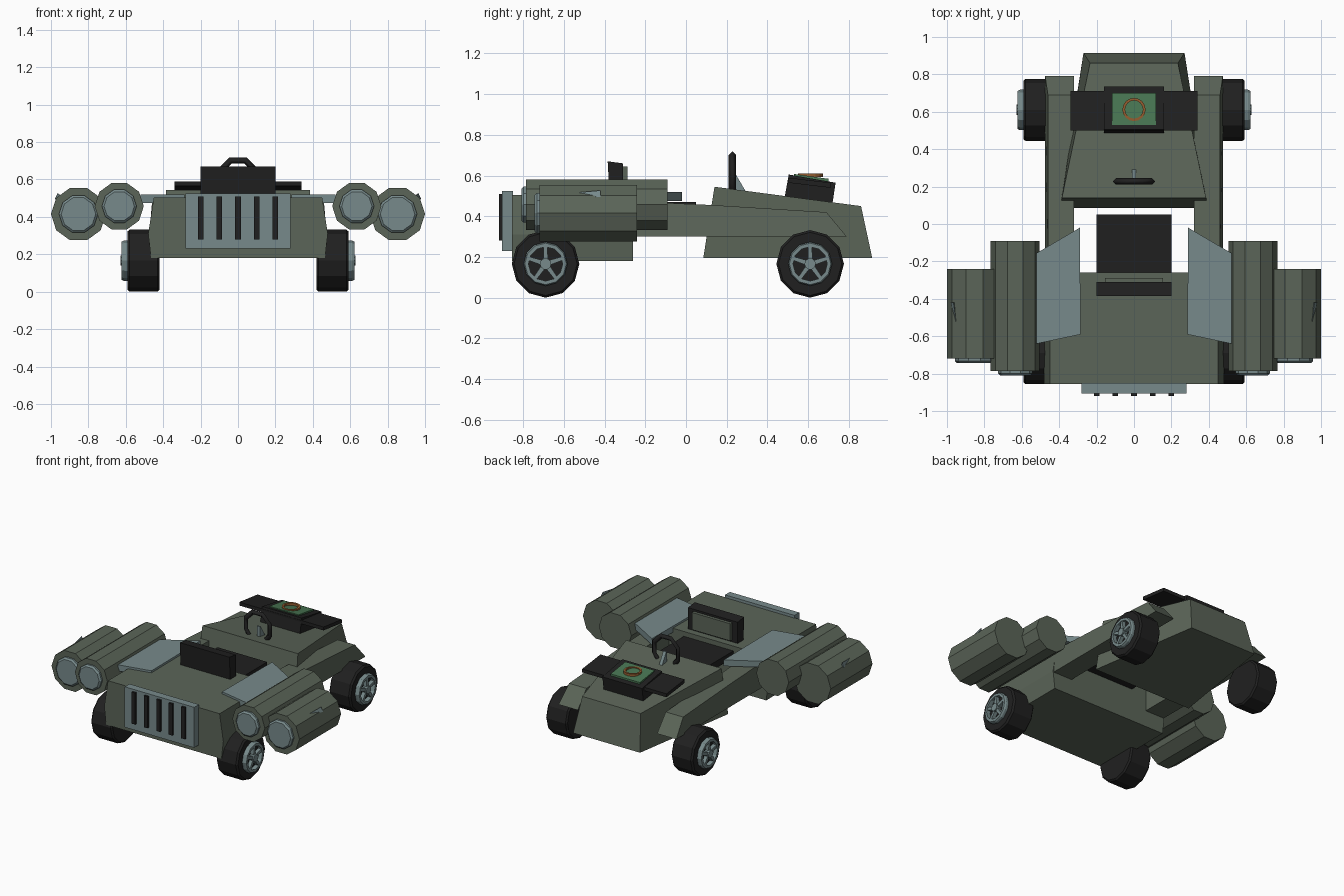
import bpy, bmesh, math
from mathutils import Vector

if "Cube" in bpy.data.objects:
    bpy.data.objects.remove(bpy.data.objects["Cube"])


def material(name, rgb):
    m = bpy.data.materials.new(name)
    m.diffuse_color = (*rgb, 1)
    m.use_nodes = True
    m.node_tree.nodes["Principled BSDF"].inputs["Base Color"].default_value = m.diffuse_color
    return m


OLIVE = material("olive paint", (0.105, 0.130, 0.098))
STEEL = material("blue grey metal", (0.185, 0.255, 0.260))
BLACK = material("black rubber", (0.0145, 0.0145, 0.0145))
GREEN = material("screen green", (0.065, 0.180, 0.085))
ORANGE = material("screen orange", (0.300, 0.110, 0.030))


def finish(name, bm, mat):
    bmesh.ops.recalc_face_normals(bm, faces=bm.faces)
    me = bpy.data.meshes.new(name)
    bm.to_mesh(me)
    bm.free()
    me.materials.append(mat)
    ob = bpy.data.objects.new(name, me)
    bpy.context.collection.objects.link(ob)
    return ob


def loft(name, ring_a, ring_b, mat):
    """Solid between two matching polygons."""
    bm = bmesh.new()
    a = [bm.verts.new(p) for p in ring_a]
    b = [bm.verts.new(p) for p in ring_b]
    n = len(a)
    bm.faces.new(a)
    bm.faces.new(b)
    for i in range(n):
        j = (i + 1) % n
        bm.faces.new((a[i], a[j], b[j], b[i]))
    return finish(name, bm, mat)


def box(name, x0, x1, y0, y1, z0, z1, mat, slope=0.0):
    """Box whose height falls by slope per unit of y."""
    d = slope * (y1 - y0)
    side = [(y0, z0), (y1, z0 - d), (y1, z1 - d), (y0, z1)]
    return loft(name, [(x0, y, z) for y, z in side], [(x1, y, z) for y, z in side], mat)


def lathe(name, profile, n, centre, axis, mat, phase=0.0):
    """Turn a (radius, offset) profile about the x, y or z axis."""
    bm = bmesh.new()
    rings = []
    for r, t in profile:
        ring = []
        for k in range(n):
            a = phase + 2 * math.pi * k / n
            c, s = r * math.cos(a), r * math.sin(a)
            p = {"x": (t, c, s), "y": (c, t, s), "z": (c, s, t)}[axis]
            ring.append(bm.verts.new(Vector(centre) + Vector(p)))
        rings.append(ring)
    closed = profile[0] == profile[-1]
    if closed:
        bmesh.ops.delete(bm, geom=rings[-1], context="VERTS")
        rings[-1] = rings[0]
    for p, q in zip(rings, rings[1:]):
        for k in range(n):
            j = (k + 1) % n
            bm.faces.new((p[k], p[j], q[j], q[k]))
    if not closed:
        bm.faces.new(rings[0])
        bm.faces.new(rings[-1])
    return finish(name, bm, mat)


# Front hull: creased sides, flat top
half = [(0.465, 0.18), (0.48, 0.31), (0.45, 0.505)]
section = half + [(-x, z) for x, z in reversed(half)]
loft("front_hull", [(x, -0.855, z) for x, z in section],
     [(x, -0.26, z) for x, z in section], OLIVE)

# Rear hull: tapers to the back, sloping deck
loft("rear_hull",
     [(-0.40, 0.085, 0.195), (0.40, 0.085, 0.195), (0.27, 0.915, 0.195), (-0.27, 0.915, 0.195)],
     [(-0.385, 0.14, 0.545), (0.385, 0.14, 0.545), (0.235, 0.86, 0.45), (-0.235, 0.86, 0.45)],
     OLIVE)

# Front grille with slots
box("grille_plate", -0.28, 0.28, -0.905, -0.85, 0.23, 0.525, STEEL)
for i in range(5):
    x = -0.2 + 0.1 * i
    box("grille_slot", x - 0.015, x + 0.015, -0.92, -0.90, 0.28, 0.51, BLACK)

# Seat
box("seat_cushion", -0.2, 0.2, -0.27, 0.05, 0.42, 0.47, BLACK)
back = [(-0.375, 0.49), (-0.31, 0.49), (-0.31, 0.66), (-0.385, 0.67)]
loft("seat_back", [(-0.2, y, z) for y, z in back], [(0.2, y, z) for y, z in back], BLACK)
box("seat_back_pad", -0.155, 0.155, -0.315, -0.288, 0.52, 0.645, OLIVE)

# Steering wheel open at the bottom, on a strut
cu = bpy.data.curves.new("steering_wheel", "CURVE")
cu.dimensions = "3D"
cu.bevel_depth = 0.018
cu.bevel_resolution = 0
cu.use_fill_caps = True
angles = [math.radians(a) for a in (-48, -22.5, 22.5, 67.5, 112.5, 157.5, 202.5, 228)]
sp = cu.splines.new("POLY")
sp.points.add(len(angles) - 1)
for pt, a in zip(sp.points, angles):
    pt.co = (0.104 * math.cos(a), 0.228, 0.606 + 0.104 * math.sin(a), 1)
cu.materials.append(BLACK)
bpy.context.collection.objects.link(bpy.data.objects.new("steering_wheel", cu))
strut = [(0.235, 0.52), (0.295, 0.52), (0.245, 0.605), (0.235, 0.605)]
loft("steering_strut", [(-0.012, y, z) for y, z in strut],
     [(0.012, y, z) for y, z in strut], STEEL)

# Rear console with side wings and a screen
console = [(0.485, 0.495), (0.72, 0.465), (0.735, 0.565), (0.505, 0.605)]
loft("console_box", [(-0.16, y, z) for y, z in console],
     [(0.16, y, z) for y, z in console], BLACK)
box("console_wings", -0.34, 0.34, 0.50, 0.71, 0.565, 0.59, BLACK, 0.12)
box("console_screen", -0.118, 0.118, 0.53, 0.70, 0.595, 0.608, GREEN, 0.14)
lathe("screen_ring", [(0.062, -0.01), (0.062, 0.007), (0.048, 0.007), (0.048, -0.01), (0.062, -0.01)],
      16, (0, 0.612, 0.602), "z", ORANGE)

for s in (-1, 1):
    # Side rails joining both hulls
    rail = [(-0.30, 0.30), (0.79, 0.30), (0.69, 0.42), (0.13, 0.455), (-0.30, 0.475)]
    loft("side_rail", [(s * 0.32, y, z) for y, z in rail],
         [(s * (0.475 if z < 0.35 else 0.46), y, z) for y, z in rail], OLIVE)

    # Plates carrying the pods
    plate = [(0.52, -0.64), (0.285, -0.59), (0.29, -0.02), (0.52, -0.155)]
    loft("pod_plate", [(s * x, y, 0.475) for x, y in plate],
         [(s * x, y, 0.52) for x, y in plate], STEEL)

    # Ten-sided pods with front discs
    for name, x, z, r, y0, y1 in (("outer", 0.853, 0.415, 0.147, -0.72, -0.24),
                                  ("inner", 0.635, 0.457, 0.131, -0.785, -0.09)):
        lathe(name + "_pod", [(r, y0), (r, y1)], 10, (s * x, 0, z), "y", OLIVE)
        d = r * 0.71
        lathe(name + "_pod_disc", [(d, y0 + 0.01), (d, y0 - 0.013), (d - 0.012, y0 - 0.024)],
              10, (s * x, 0, z), "y", STEEL)

    # Small fin on the outer pod
    loft("pod_fin", [(s * 0.955, -0.42, 0.49), (s * 0.98, -0.42, 0.495), (s * 0.965, -0.42, 0.527)],
         [(s * 0.945, -0.55, 0.50), (s * 0.95, -0.55, 0.50), (s * 0.948, -0.55, 0.515)], STEEL)

    # Wheels with spoked rims
    for end, wy in (("front", -0.69), ("rear", 0.61)):
        c = (0, wy, 0.166)
        lathe(end + "_tyre", [(0.155, s * 0.42), (0.166, s * 0.43), (0.166, s * 0.58), (0.155, s * 0.592)],
              12, c, "x", BLACK, math.pi / 2)
        lathe(end + "_rim", [(0.108, s * 0.58), (0.108, s * 0.61), (0.102, s * 0.622),
                             (0.084, s * 0.622), (0.084, s * 0.58), (0.108, s * 0.58)],
              12, c, "x", STEEL, math.pi / 2)
        lathe(end + "_hub", [(0.028, s * 0.58), (0.028, s * 0.628)], 10, c, "x", STEEL)
        for k in range(5):
            a = math.pi / 2 + 2 * math.pi * k / 5
            u, v = (math.cos(a), math.sin(a)), (-math.sin(a), math.cos(a))
            quad = [(wy + r * u[0] + w * v[0], 0.166 + r * u[1] + w * v[1])
                    for r, w in ((0.015, -0.012), (0.09, -0.009), (0.09, 0.009), (0.015, 0.012))]
            loft(end + "_spoke", [(s * 0.585, y, z) for y, z in quad],
                 [(s * 0.618, y, z) for y, z in quad], STEEL)
